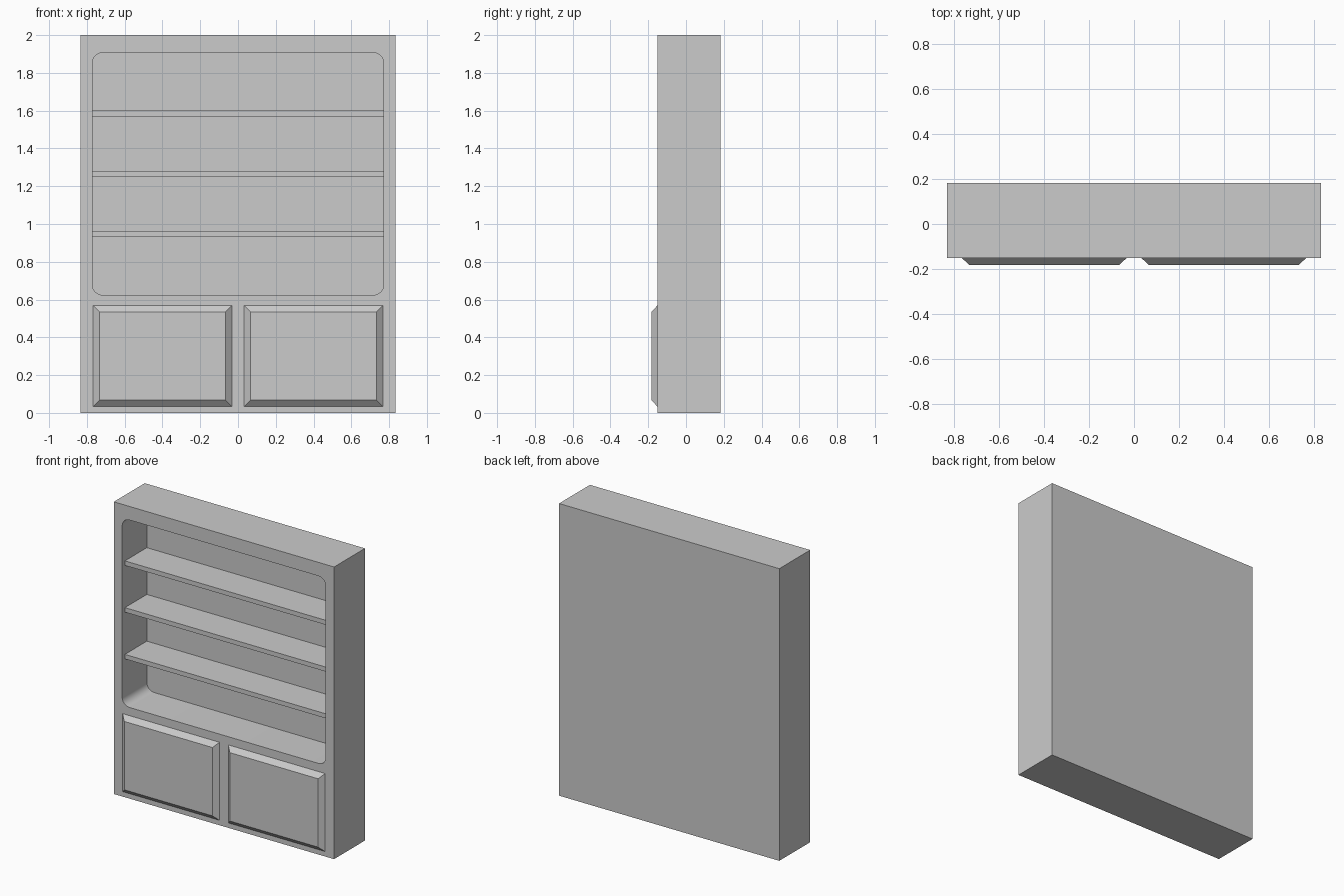
import bpy, bmesh, math

if "Cube" in bpy.data.objects:
    bpy.data.objects.remove(bpy.data.objects["Cube"])

W, FRONT, BACK, H = 0.834, -0.152, 0.182, 2.0
RECESS_BACK = 0.115


def finish(name, bm):
    bmesh.ops.recalc_face_normals(bm, faces=bm.faces)
    mesh = bpy.data.meshes.new(name)
    bm.to_mesh(mesh)
    bm.free()
    obj = bpy.data.objects.new(name, mesh)
    bpy.context.collection.objects.link(obj)
    return obj


def box(name, x0, x1, y0, y1, z0, z1, front_inset=0.0):
    """Box whose front (-y) face can be inset to give sloped sides."""
    bm = bmesh.new()
    bmesh.ops.create_cube(bm, size=1)
    for v in bm.verts:
        i = front_inset if v.co.y < 0 else 0
        v.co = (x1 - i if v.co.x > 0 else x0 + i,
                y1 if v.co.y > 0 else y0,
                z1 - i if v.co.z > 0 else z0 + i)
    return finish(name, bm)


def rounded_prism(name, x0, x1, y0, y1, z0, z1, r, seg=8):
    """Rounded rectangle in xz, extruded along y."""
    bm = bmesh.new()
    verts = []
    corners = [(x1 - r, z1 - r), (x0 + r, z1 - r), (x0 + r, z0 + r), (x1 - r, z0 + r)]
    for k, (cx, cz) in enumerate(corners):
        for s in range(seg + 1):
            a = math.pi / 2 * (k + s / seg)
            verts.append(bm.verts.new((cx + r * math.cos(a), y0, cz + r * math.sin(a))))
    face = bm.faces.new(verts)
    out = bmesh.ops.extrude_face_region(bm, geom=[face], use_keep_orig=True)["geom"]
    for v in out:
        if isinstance(v, bmesh.types.BMVert):
            v.co.y = y1
    return finish(name, bm)


# Cabinet body with a rounded recess cut into the front
body = box("cabinet_body", -W, W, FRONT, BACK, 0, H)
cutter = rounded_prism("recess_cutter", -0.771, 0.771, FRONT - 0.1, RECESS_BACK,
                       0.624, 1.907, 0.055)
cutter.hide_render = True
cut = body.modifiers.new("recess", 'BOOLEAN')
cut.operation = 'DIFFERENCE'
cut.solver = 'EXACT'
cut.object = cutter
bpy.context.view_layer.objects.active = body
body.select_set(True)
bpy.ops.object.modifier_apply(modifier="recess")
bpy.data.objects.remove(cutter)
bpy.ops.object.shade_smooth_by_angle(angle=math.radians(30))

# Three shelves, set back slightly from the front
for n, z in enumerate((0.93, 1.25, 1.57)):
    box(f"shelf_{n + 1}", -0.775, 0.775, FRONT + 0.03, RECESS_BACK + 0.005, z, z + 0.031)

# Pair of raised cupboard doors with chamfered edges
for side, x0, x1 in (("left", -0.767, -0.033), ("right", 0.033, 0.767)):
    box(f"{side}_door", x0, x1, -0.182, FRONT, 0.034, 0.568, front_inset=0.033)
